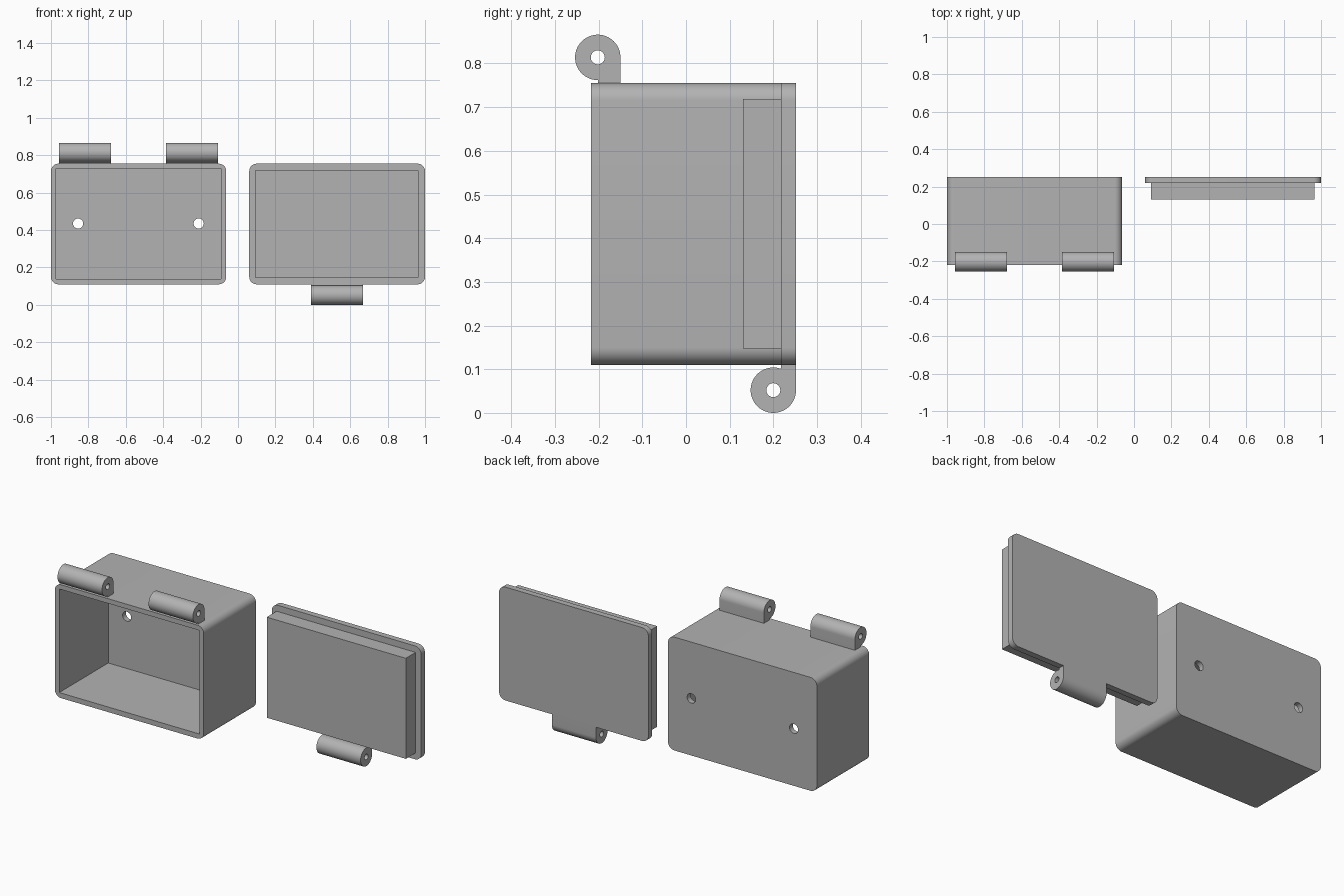
import bpy, bmesh, math
from math import sin, cos, pi, radians

if "Cube" in bpy.data.objects:
    bpy.data.objects.remove(bpy.data.objects["Cube"], do_unlink=True)

grey = bpy.data.materials.new("plain grey")
grey.use_nodes = True
grey.diffuse_color = (0.45, 0.45, 0.45, 1)
grey.node_tree.nodes["Principled BSDF"].inputs["Base Color"].default_value = grey.diffuse_color


def prism(name, profile, axis, a, b):
    """Extrude a closed 2D profile from a to b; (x, z) along 'y', (y, z) along 'x'."""
    bm = bmesh.new()
    place = (lambda u, v: (u, a, v)) if axis == "y" else (lambda u, v: (a, u, v))
    face = bm.faces.new([bm.verts.new(place(u, v)) for u, v in profile])
    new = bmesh.ops.extrude_face_region(bm, geom=[face])["geom"]
    offset = (0, b - a, 0) if axis == "y" else (b - a, 0, 0)
    bmesh.ops.translate(bm, vec=offset, verts=[g for g in new if isinstance(g, bmesh.types.BMVert)])
    bmesh.ops.recalc_face_normals(bm, faces=bm.faces)
    mesh = bpy.data.meshes.new(name)
    bm.to_mesh(mesh)
    bm.free()
    mesh.materials.append(grey)
    ob = bpy.data.objects.new(name, mesh)
    bpy.context.collection.objects.link(ob)
    return ob


def arc(u, v, r, start, end, steps):
    angles = [radians(start + (end - start) * i / steps) for i in range(steps + 1)]
    return [(u + r * cos(t), v + r * sin(t)) for t in angles]


def circle(u, v, r, steps=32):
    return arc(u, v, r, 0, 360, steps)[:-1]


def rect(x0, x1, z0, z1):
    return [(x0, z0), (x1, z0), (x1, z1), (x0, z1)]


def rounded(x0, x1, z0, z1, r=0.04):
    corners = [(x1 - r, z1 - r), (x0 + r, z1 - r), (x0 + r, z0 + r), (x1 - r, z0 + r)]
    return [p for i, (u, v) in enumerate(corners) for p in arc(u, v, r, i * 90, i * 90 + 90, 10)]


def cut(ob, cutter):
    mod = ob.modifiers.new("cut", "BOOLEAN")
    mod.operation, mod.solver, mod.object = "DIFFERENCE", "EXACT", cutter
    cutter.hide_render = True
    bpy.context.view_layer.objects.active = ob
    bpy.ops.object.modifier_apply(modifier=mod.name)
    bpy.data.objects.remove(cutter, do_unlink=True)


def hinge(name, x0, x1, y, z, sweep, web):
    """Bored barrel with a web that joins it to the wall."""
    r = 0.052
    profile = arc(y, z, r, 0, sweep, 48)
    profile += [(profile[-1][0], web), (y + r, web)]
    ob = prism(name, profile, "x", x0, x1)
    cut(ob, prism("bore", circle(y, z, 0.016), "x", x0 - 0.1, x1 + 0.1))
    return ob


Z0, Z1, BACK = 0.11, 0.755, 0.252

# Open box with a cavity and two screw holes in its back wall
box = prism("box", rounded(-1, -0.063, Z0, Z1), "y", -0.218, BACK)
cut(box, prism("cavity", rect(-0.972, -0.091, 0.139, 0.728), "y", -0.4, 0.222))
for x in (-0.855, -0.21):
    cut(box, prism("screw_hole", circle(x, 0.435, 0.027), "y", 0.1, 0.4))

# Lid plate with the raised plug that fits the box
lid = prism("lid", rounded(0.06, 1, Z0, Z1), "y", 0.218, BACK)
plug = prism("lid_plug", rect(0.09, 0.965, 0.147, 0.719), "y", 0.13, 0.218)

# Hinge barrels: a pair on the box, one between them on the lid
parts = [box, lid, plug,
         hinge("box_hinge_right", -0.958, -0.678, -0.202, 0.814, 270, Z1 - 0.005),
         hinge("box_hinge_left", -0.385, -0.106, -0.202, 0.814, 270, Z1 - 0.005),
         hinge("lid_hinge", 0.39, 0.668, 0.2, 0.052, -290, Z0 + 0.005)]

# Smooth the rounded surfaces, keep the edges crisp
bpy.ops.object.select_all(action="DESELECT")
for ob in parts:
    ob.select_set(True)
bpy.context.view_layer.objects.active = box
bpy.ops.object.shade_smooth_by_angle(angle=radians(30))
